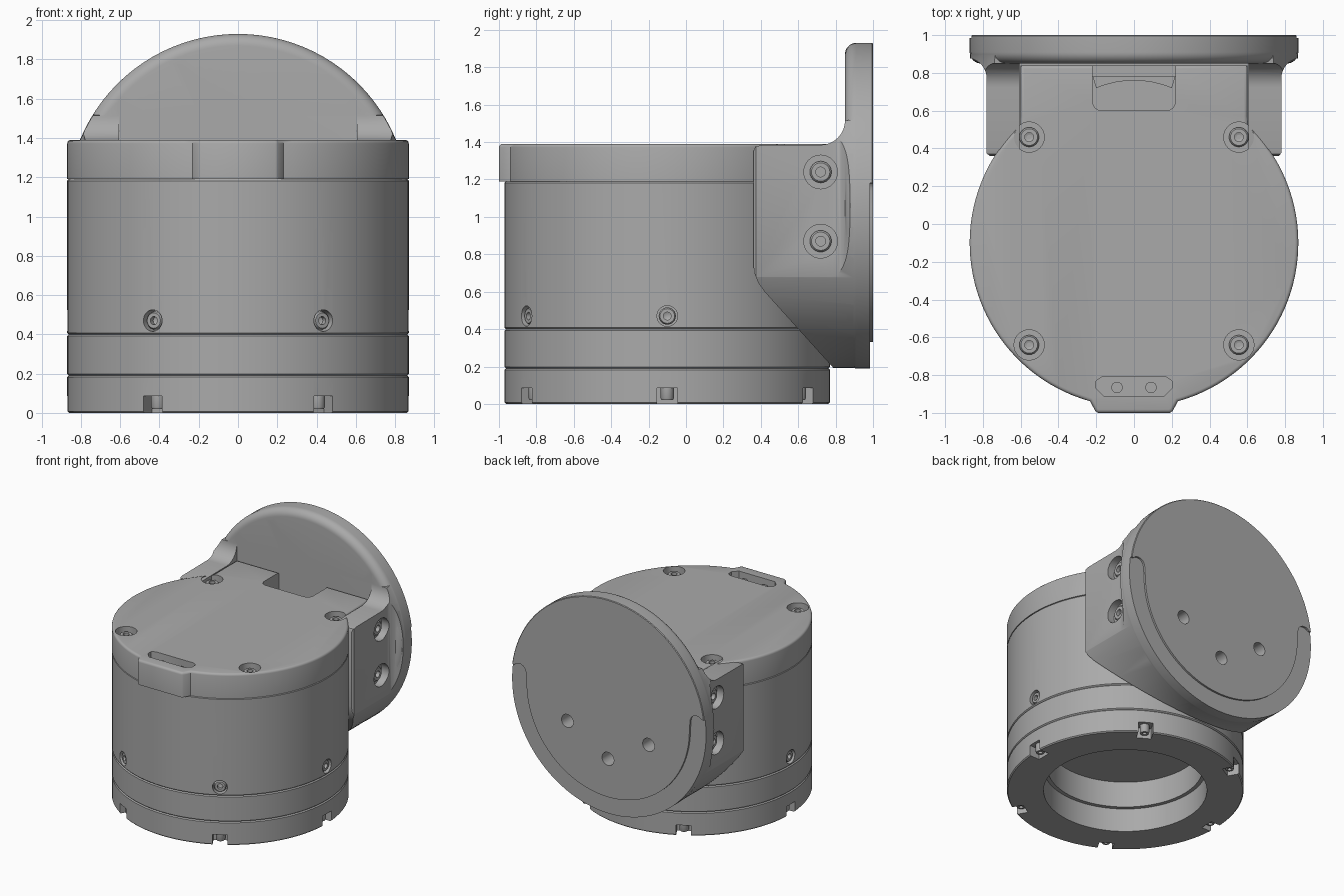
import bpy, bmesh, math
from mathutils import Vector, Matrix

if "Cube" in bpy.data.objects:
    bpy.data.objects.remove(bpy.data.objects["Cube"])

CY, R = -0.10, 0.87          # drum axis and radius
FZ = 1.06                    # flange axis height
grey = bpy.data.materials.new("grey_metal")
grey.diffuse_color = (0.4, 0.4, 0.4, 1)
grey.use_nodes = True
grey.node_tree.nodes["Principled BSDF"].inputs["Base Color"].default_value = grey.diffuse_color


def finish(name, bm):
    bmesh.ops.recalc_face_normals(bm, faces=bm.faces)
    me = bpy.data.meshes.new(name)
    bm.to_mesh(me)
    bm.free()
    me.materials.append(grey)
    ob = bpy.data.objects.new(name, me)
    bpy.context.collection.objects.link(ob)
    return ob


def lathe(name, prof, loc, axis=(0, 0, 1), seg=96, closed=True):
    """Spin (radius, height) points about an axis through loc."""
    bm = bmesh.new()
    vs = [bm.verts.new((r, 0, h)) for r, h in prof]
    es = [bm.edges.new((a, b)) for a, b in zip(vs, vs[1:])]
    if closed:
        es.append(bm.edges.new((vs[-1], vs[0])))
    bmesh.ops.spin(bm, geom=vs + es, cent=(0, 0, 0), axis=(0, 0, 1),
                   angle=math.tau, steps=seg, use_merge=False)
    bmesh.ops.remove_doubles(bm, verts=bm.verts, dist=1e-5)
    bmesh.ops.dissolve_degenerate(bm, edges=bm.edges, dist=1e-6)
    q = Vector(axis).to_track_quat('Z', 'Y').to_matrix().to_4x4()
    bm.transform(Matrix.Translation(loc) @ q)
    return finish(name, bm)


def cyl(name, r, lo, hi, loc, axis=(0, 0, 1), seg=32):
    return lathe(name, [(0, lo), (r, lo), (r, hi), (0, hi)], loc, axis, seg, False)


def prism(name, pts, axis, lo, hi, bevel=0):
    """Extrude a 2D outline along x, y or z; bevel rounds the far rim."""
    place = {'x': lambda a, b, h: (h, a, b), 'y': lambda a, b, h: (a, h, b),
             'z': lambda a, b, h: (a, b, h)}[axis]
    bm = bmesh.new()
    lowr = [bm.verts.new(place(a, b, lo)) for a, b in pts]
    uppr = [bm.verts.new(place(a, b, hi)) for a, b in pts]
    bm.faces.new(lowr)
    top = bm.faces.new(uppr)
    n = len(pts)
    for i in range(n):
        j = (i + 1) % n
        bm.faces.new((lowr[i], lowr[j], uppr[j], uppr[i]))
    bmesh.ops.recalc_face_normals(bm, faces=bm.faces)
    if bevel:
        bmesh.ops.bevel(bm, geom=list(top.edges), offset=bevel, segments=3,
                        profile=0.5, affect='EDGES')
    return finish(name, bm)


def boolean(ob, tool, op='DIFFERENCE'):
    m = ob.modifiers.new("cut", 'BOOLEAN')
    m.operation, m.object, m.solver = op, tool, 'EXACT'
    bpy.context.view_layer.objects.active = ob
    bpy.ops.object.modifier_apply(modifier=m.name)
    bpy.data.objects.remove(tool)


def arc(cx, cy, r, a0, a1, n):
    return [(cx + r * math.cos(math.radians(a0 + (a1 - a0) * i / n)),
             cy + r * math.sin(math.radians(a0 + (a1 - a0) * i / n))) for i in range(n + 1)]


def rect(x0, x1, y0, y1):
    return [(x0, y0), (x1, y0), (x1, y1), (x0, y1)]


def mirrored(half):
    return half + [(-x, y) for x, y in reversed(half)]


def screw(name, r, loc, axis):
    """Socket head screw whose head top sits at loc."""
    lathe(name, [(0, -.04), (.45 * r, -.03), (.45 * r, 0), (.85 * r, 0), (r, -.01), (r, -.07), (0, -.07)],
          loc, axis, 24, False)


def ring(name, r0, z0, z1):
    c = 0.008
    return lathe(name, [(r0, z0), (R - c, z0), (R, z0 + c), (R, z1 - c), (R - c, z1), (r0, z1)], (0, CY, 0))


# Drum: base ring, middle ring, main body
base = ring("base_ring", 0.6, 0.0, 0.19)
ring("middle_ring", 0.57, 0.19, 0.4)
body = lathe("drum_body", [(0, .4), (R - .008, .4), (R, .408), (R, 1.182), (R - .008, 1.19), (0, 1.19)],
             (0, CY, 0), closed=False)

# Six screws round the body, six notches and six bolt holes in the base
for k in range(6):
    a = math.radians(60 * k)
    d = Vector((math.cos(a), math.sin(a), 0))
    c = Vector((0, CY, 0))
    p = c + d * R
    boolean(body, cyl("cutter", 0.055, -0.06, 0.05, p + Vector((0, 0, .47)), d))
    screw("body_screw", 0.046, p - d * 0.012 + Vector((0, 0, .47)), d)
    notch = prism("cutter", rect(R - .09, R + .05, -.055, .055), 'z', -.05, .085)
    notch.data.transform(Matrix.Translation(c) @ Matrix.Rotation(a, 4, 'Z'))
    boolean(base, notch)
    screw("base_screw", 0.035, c + d * (R - .055) + Vector((0, 0, .02)), (0, 0, -1))
    e = Vector((math.cos(a + math.pi / 6), math.sin(a + math.pi / 6), 0))
    boolean(base, cyl("cutter", 0.032, -.05, .08, c + e * 0.76, seg=20))

# Cap: round lid with a front tab and a square rear block
half = [(0.19, -1.0), (0.205, -0.99)] + arc(0, CY, R, -74.5, 46, 40) + [(0.6, 0.57), (0.6, 0.84)]
cap = prism("cap", mirrored(half), 'z', 1.19, 1.39, bevel=0.018)
boolean(cap, prism("cutter", mirrored([(.16, -.91), (.2, -.87), (.2, -.83), (.17, -.81)]), 'z', 1.29, 1.5))
for s in (-1, 1):
    cyl("slot_stud", 0.03, 1.28, 1.35, (s * 0.09, -0.865, 0), seg=20)
    for y in (0.46, -0.64):
        boolean(cap, cyl("cutter", 0.08, 1.33, 1.5, (s * 0.555, y, 0)))
        screw("cap_screw", 0.052, (s * 0.555, y, 1.365), (0, 0, 1))
notch_front = [(0.22, 0.9), (0.22, 0.65)] + arc(0.17, 0.65, 0.05, -10, -90, 4)
boolean(cap, prism("cutter", mirrored(notch_front), 'z', 1.2, 1.5))

# Rear filler below the cap block, with a rounded housing inside the notch
prism("rear_block", rect(-.6, .6, .4, .84), 'z', 1.0, 1.19)
housing = prism("housing", mirrored([(.219, .78)] + [(x, .76 - x * x) for x in (.2, .15, .1, .05)]
                                    + [(0.02, .76)]), 'z', 1.15, 1.25)

# Bracket: side outline x plan outline x round outline, joined to the flange
side = [(.9, .185), (.79, .19), (.42, .6), (.385, .65), (.365, .7), (.36, .75), (.36, 1.35),
        (.37, 1.375), (.4, 1.383)] + arc(.72, 1.515, .13, -90, 0, 10) + [(.9, 1.52)]
bracket = prism("bracket_and_flange", side, 'x', -1, 1)
plan = [(.765, .36), (.78, .375)] + arc(.89, .77, .11, 180, 100, 10) + [(.872, .91)]
boolean(bracket, prism("cutter", mirrored(plan), 'z', -.1, 2), 'INTERSECT')
boolean(bracket, cyl("cutter", R - .002, -.7, .3, (0, .85, FZ), (0, 1, 0), 96), 'INTERSECT')
flange = lathe("flange", [(0, 0)] + arc(.81, .06, .06, -90, 0, 8) + [(R, .145), (R - .005, .15), (0, .15)],
               (0, .85, FZ), (0, 1, 0), closed=False)
boolean(bracket, flange, 'UNION')
boolean(bracket, prism("cutter", rect(-.605, .605, .3, .85), 'z', 1.1, 2))

# Flange bolt circle and the shallow crescent step on its rear lower rim
for k in range(6):
    a = math.radians(90 + 60 * k)
    boolean(bracket, cyl("cutter", .053, -.05, .3, (.42 * math.cos(a), .85, FZ + .42 * math.sin(a)), (0, 1, 0)))
crescent = (arc(0, FZ, .9, 172, 368, 60) + arc(.8 * math.cos(math.radians(6)), FZ + .08, .06, 40, 180, 8)
            + arc(0, FZ, .73, 360, 180, 60) + arc(-.8 * math.cos(math.radians(6)), FZ + .08, .06, 0, 140, 8))
boolean(bracket, prism("cutter", crescent, 'y', .985, 1.1))

# Side screws on the bracket ears
for s in (-1, 1):
    for z in (1.24, 0.87):
        boolean(bracket, cyl("cutter", .09, -.06, .15, (s * .78, .72, z), (s, 0, 0)))
        screw("ear_screw", .058, (s * .75, .72, z), (s, 0, 0))

# Smooth shading with crisp edges
for ob in bpy.data.objects:
    ob.select_set(True)
    bpy.context.view_layer.objects.active = ob
bpy.ops.object.shade_smooth_by_angle(angle=math.radians(35))
